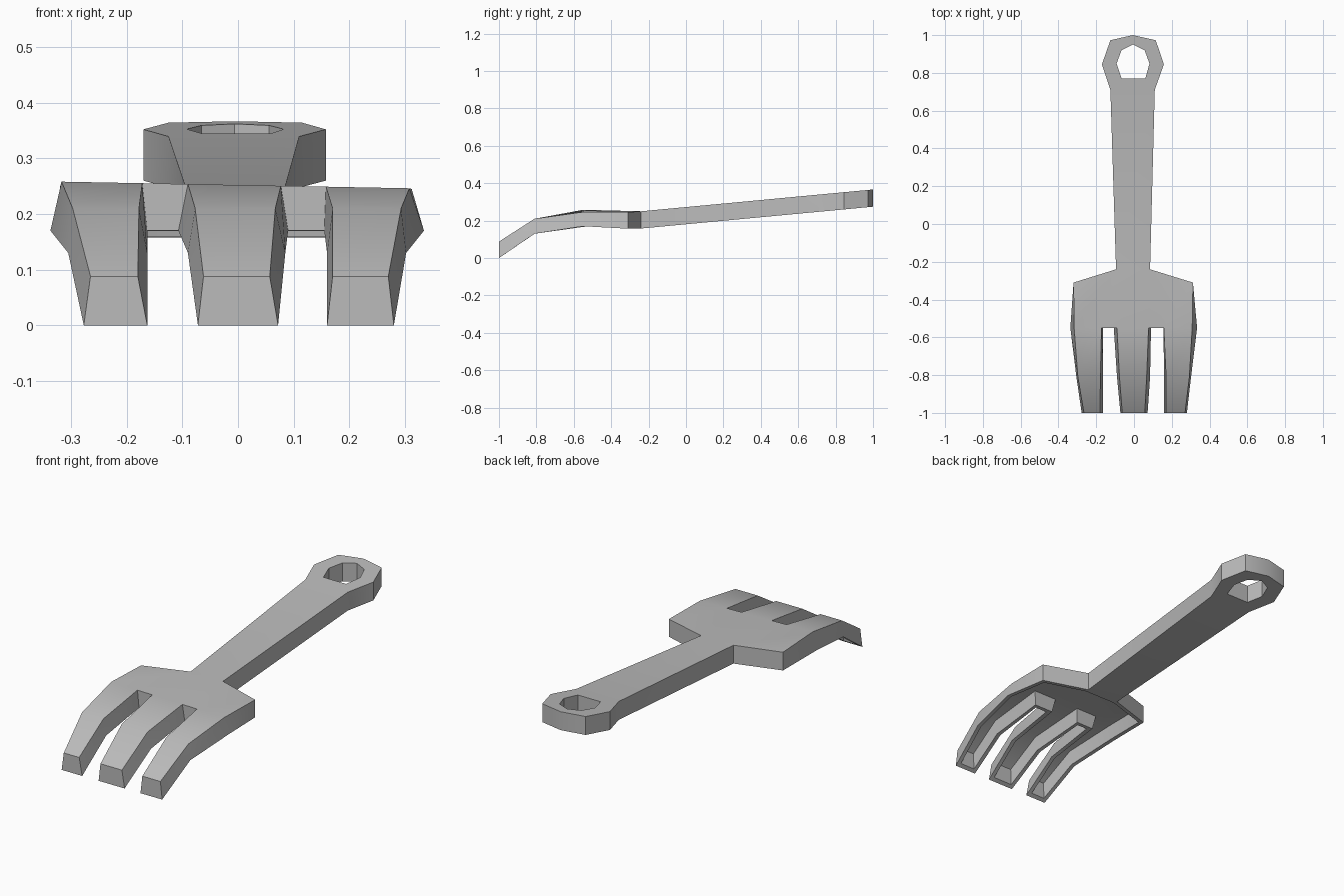
import bpy
import bmesh
import math

cube = bpy.data.objects.get("Cube")
if cube:
    bpy.data.objects.remove(cube)

steel = bpy.data.materials.new("grey_metal")
steel.use_nodes = True
GREY = (0.5, 0.5, 0.5, 1)
steel.diffuse_color = GREY
steel.node_tree.nodes["Principled BSDF"].inputs["Base Color"].default_value = GREY

bm = bmesh.new()
tops, bottoms = [], []


def add_point(y, x_top, x_bottom, z_top, z_bottom):
    """Add a matching top and underside vertex, return their index."""
    tops.append(bm.verts.new((x_top, y, z_top)))
    bottoms.append(bm.verts.new((x_bottom, y, z_bottom)))
    return len(tops) - 1


def shaft_point(x, y):
    """Point on the sloping slab of the handle."""
    rise = 0.094 * (y + 0.24)
    return add_point(y, x, x, 0.25 + rise, 0.158 + rise)


# Tine cross rows: y, top z, underside z, tilt, top edges, underside edges
rows = []
for y, zt, zb, tilt, xt, xb in (
    (-1, .088, 0, 0, (-.265, -.18, -.062, .057, .17, .27),
     (-.277, -.163, -.072, .072, .16, .28)),
    (-.81, .21, .13, 0, (-.297, -.178, -.077, .067, .17, .293),
     (-.305, -.163, -.09, .085, .16, .302)),
    (-.55, .252, .17, -.019, (-.317, -.172, -.09, .077, .158, .308),
     (-.337, -.163, -.107, .09, .155, .334)),
):
    rows.append([add_point(y, a, b, zt + tilt * a, zb) for a, b in zip(xt, xb)])

# Three tines
head = []
for near, far in zip(rows, rows[1:]):
    for i in (0, 2, 4):
        head.append((near[i], near[i + 1], far[i + 1], far[i]))

# Palm between the tines and the shoulders
root = rows[-1]
left = add_point(-.31, -.32, -.32, .248, .157)
right = add_point(-.31, .312, .312, .245, .157)
neck = [shaft_point(x, -.24) for x in (-.095, .085)]
head += [
    (root[0], root[1], neck[0], left),
    (root[1], root[2], neck[0]),
    (root[2], root[3], neck[1], neck[0]),
    (root[3], root[4], neck[1]),
    (root[4], root[5], right, neck[1]),
]

# Handle with a hanging eye
rim = [shaft_point(x, y) for x, y in (
    (-.125, .71), (-.17, .845), (-.125, .973), (-.006, 1),
    (.115, .973), (.158, .845), (.11, .71))]
hole = [shaft_point(x, y) for x, y in (
    (-.066, .77), (-.092, .85), (-.066, .92), (-.006, .95),
    (.056, .92), (.082, .85), (.06, .77))]
shaft = [(neck[0], neck[1], rim[-1], rim[0])]
for i in range(len(rim)):
    shaft.append((rim[i - 1], hole[i - 1], hole[i], rim[i]))

# Skin: top, underside and a wall along every open border
edges = set()
under_head = []
for loop in head + shaft:
    edges.update(zip(loop, loop[1:] + loop[:1]))
    bm.faces.new([tops[i] for i in loop])
    face = bm.faces.new([bottoms[i] for i in reversed(loop)])
    if loop in head:
        under_head.append(face)
for a, b in sorted(edges):
    if (b, a) not in edges:
        bm.faces.new((tops[b], tops[a], bottoms[a], bottoms[b]))
bmesh.ops.recalc_face_normals(bm, faces=bm.faces[:])

# Hollow underside of the head: flat rim, then sloping channel walls
for thickness in (0.02, 0.012):
    bmesh.ops.inset_region(bm, faces=under_head, thickness=thickness,
                           use_even_offset=True, use_boundary=True)
for vert in {v for f in under_head for v in f.verts}:
    vert.co.z += 0.068

mesh = bpy.data.meshes.new("hand_fork")
bm.to_mesh(mesh)
bm.free()
mesh.materials.append(steel)
fork = bpy.data.objects.new("hand_fork", mesh)
bpy.context.scene.collection.objects.link(fork)
bpy.ops.object.select_all(action="DESELECT")
fork.select_set(True)
bpy.context.view_layer.objects.active = fork
bpy.ops.object.shade_smooth_by_angle(angle=math.radians(30))
